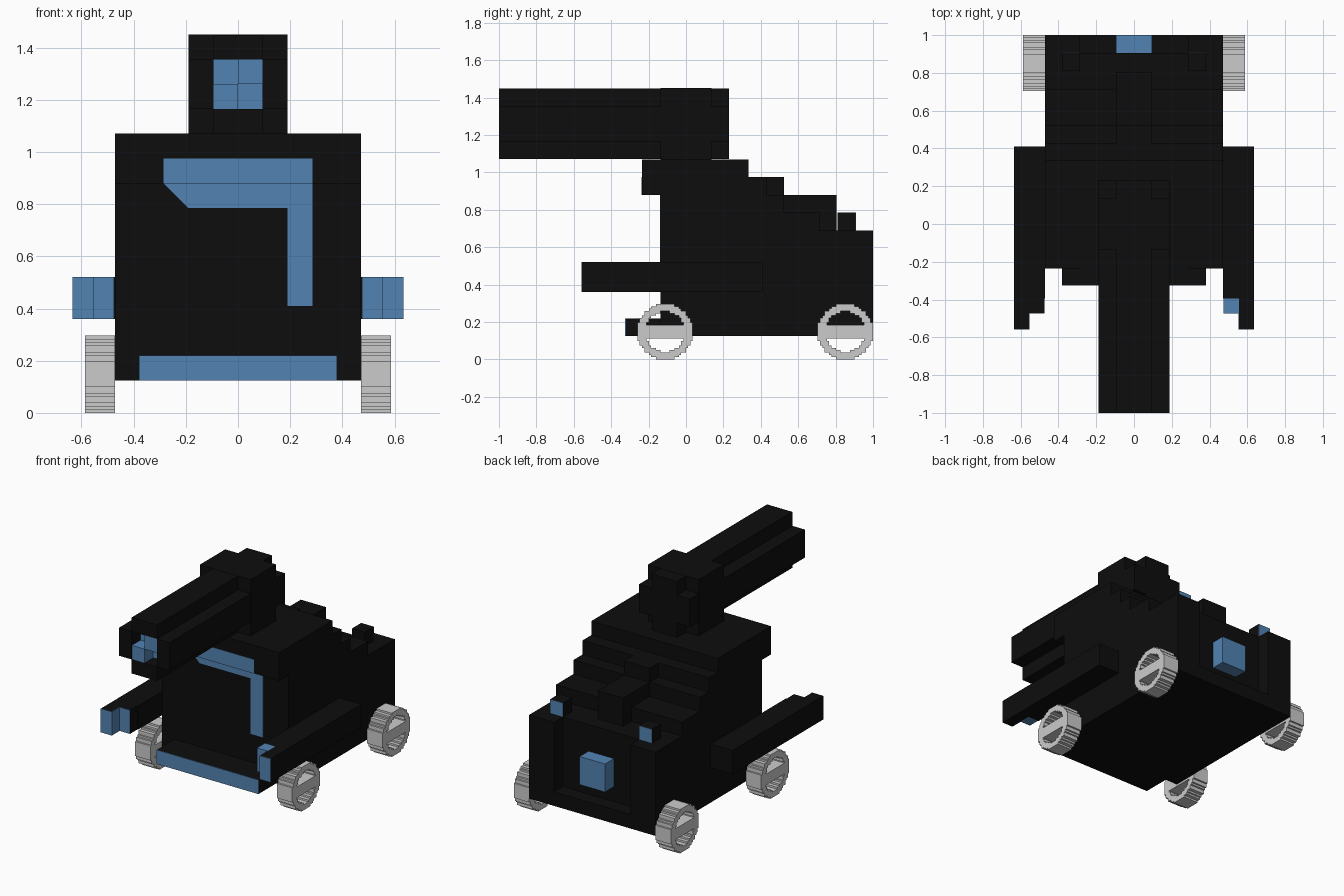
import bpy, bmesh

if "Cube" in bpy.data.objects:
    bpy.data.objects.remove(bpy.data.objects["Cube"])

U = 0.0945          # block size
T = 0.003           # thickness of coloured panels


def material(name, rgb):
    m = bpy.data.materials.new(name)
    m.diffuse_color = (*rgb, 1)
    m.use_nodes = True
    m.node_tree.nodes["Principled BSDF"].inputs["Base Color"].default_value = m.diffuse_color
    return m


BLACK = material("black", (0.004, 0.004, 0.004))
BLUE = material("blue", (0.085, 0.23, 0.45))


def prism(name, polys, axis, a, b, mat=None):
    """Extrude 2D polygons along x (points are y,z) or y (points are x,z)."""
    bm = bmesh.new()
    cache = {}

    def vert(p):
        k = (round(p[0], 4), round(p[1], 4))
        if k not in cache:
            co = (a, *k) if axis == "x" else (k[0], a, k[1])
            cache[k] = bm.verts.new(co)
        return cache[k]

    faces = [bm.faces.new([vert(p) for p in poly]) for poly in polys]
    ext = bmesh.ops.extrude_face_region(bm, geom=faces, use_keep_orig=True)
    moved = [g for g in ext["geom"] if isinstance(g, bmesh.types.BMVert)]
    d = b - a
    bmesh.ops.translate(bm, verts=moved, vec=(d, 0, 0) if axis == "x" else (0, d, 0))
    bmesh.ops.recalc_face_normals(bm, faces=bm.faces)
    me = bpy.data.meshes.new(name)
    bm.to_mesh(me)
    bm.free()
    if mat:
        me.materials.append(mat)
    ob = bpy.data.objects.new(name, me)
    bpy.context.collection.objects.link(ob)
    return ob


def rect(p0, p1, q0, q1):
    return [(p0, q0), (p1, q0), (p1, q1), (p0, q1)]


def box(name, x, y, z, mat=BLACK):
    return prism(name, [rect(*x, *z)], "y", y[0], y[1], mat)


def pair(name, x, y, z, mat=BLACK):
    box(name + "_right", x, y, z, mat)
    box(name + "_left", (-x[1], -x[0]), y, z, mat)


# Stepped hull, extruded across the width
hull = [(-0.135, 0.125), (0.905, 0.125), (0.905, 0.69), (0.715, 0.69), (0.715, 0.785),
        (0.525, 0.785), (0.525, 0.88), (0.43, 0.88), (0.43, 0.975), (0.335, 0.975),
        (0.335, 1.07), (-0.235, 1.07), (-0.235, 0.88), (-0.135, 0.88)]
prism("hull", [hull], "x", -0.472, 0.472, BLACK)

# Rear: corner pillars, lower lip, spine humps and tail lights
pair("rear_pillar", (0.285, 0.472), (0.905, 1.0), (0.125, 0.69))
box("rear_lip", (-0.285, 0.285), (0.905, 1.0), (0.125, 0.22))
prism("spine_hump", [[(0.43, 0.7), (0.805, 0.68), (0.805, 0.88), (0.525, 0.88),
                      (0.525, 0.975), (0.43, 0.975)]], "x", -U, U, BLACK)
pair("tail_bump", (0.285, 0.38), (0.81, 0.905), (0.68, 0.785))
pair("tail_light", (0.285, 0.38), (0.904, 0.905 + T), (0.69, 0.785), BLUE)
box("rear_lamp", (-U, U), (0.9, 1.0), (0.32, 0.51), BLUE)

# Front bumper and blue front markings
box("bumper", (-0.38, 0.38), (-0.322, -0.13), (0.125, 0.22))
box("bumper_strip", (-0.38, 0.38), (-0.322 - T, -0.321), (0.125, 0.22), BLUE)
box("brow_stripe", (-0.285, 0.285), (-0.235 - T, -0.234), (0.88, 0.975), BLUE)
prism("front_stripe", [[(-0.285, 0.88), (-0.19, 0.785), (0.19, 0.785), (0.19, 0.41),
                        (0.285, 0.41), (0.285, 0.88)]], "y", -0.135 - T, -0.134, BLUE)

# Side arms with stepped tips
Z = (0.36, 0.52)
pair("arm_outer", (0.555, 0.635), (-0.555, 0.41), Z)
pair("arm_inner", (0.47, 0.555), (-0.395, 0.41), Z)
box("arm_inner_tip_left", (-0.555, -0.475), (-0.472, -0.395), Z)
box("arm_inner_cap_left", (-0.555, -0.475), (-0.475, -0.472), Z, BLUE)
box("arm_inner_tip_right", (0.475, 0.555), (-0.475, -0.395), Z, BLUE)
pair("arm_outer_cap", (0.555, 0.635), (-0.555 - T, -0.554), Z, BLUE)
pair("arm_tip_side", (0.555 - T, 0.556), (-0.555 - T, -0.475), Z, BLUE)

# Turret head and plus-shaped barrel with a hollow muzzle
ZC = 1.26
plus = [(i, j) for i in range(-2, 2) for j in range(-2, 2)
        if i in (-1, 0) or j in (-1, 0)]


def cell(i, j, s=U, cx=0, cz=ZC):
    return rect(cx + i * s, cx + (i + 1) * s, cz + j * s, cz + (j + 1) * s)


core = [(i, j) for i in (-1, 0) for j in (-1, 0)]
box("turret_head", (-0.19, 0.19), (-0.135, 0.135), (1.07, 1.45))
prism("barrel", [cell(*c) for c in plus], "y", -0.81, 0.23, BLACK)
prism("muzzle", [cell(*c) for c in plus if c not in core], "y", -1.0, -0.81, BLACK)
for n, (i, j) in enumerate(core):
    front = -0.998 if i == j else -0.905
    prism(f"bore_block_{n + 1}", [cell(i, j)], "y", front, -0.80, BLUE)

# Stepped ring wheels with a cross bar
s = 0.148 / 12
ring = []
for i in range(-12, 12):
    for j in range(-12, 12):
        r = ((i + 0.5) ** 2 + (j + 0.5) ** 2) ** 0.5
        if 8.7 <= r <= 12.1 or (r < 8.7 and -3 <= j < 3):
            ring.append(cell(i, j, s, 0, 0))
wheel = prism("wheel", ring, "x", -0.0575, 0.0575)
spots = [(x, y) for x in (-0.5295, 0.5295) for y in (-0.112, 0.852)]
for n, (x, y) in enumerate(spots):
    ob = wheel if n == 0 else wheel.copy()
    if n:
        bpy.context.collection.objects.link(ob)
    ob.name = f"wheel_{n + 1}"
    ob.location = (x, y, 0.148)
